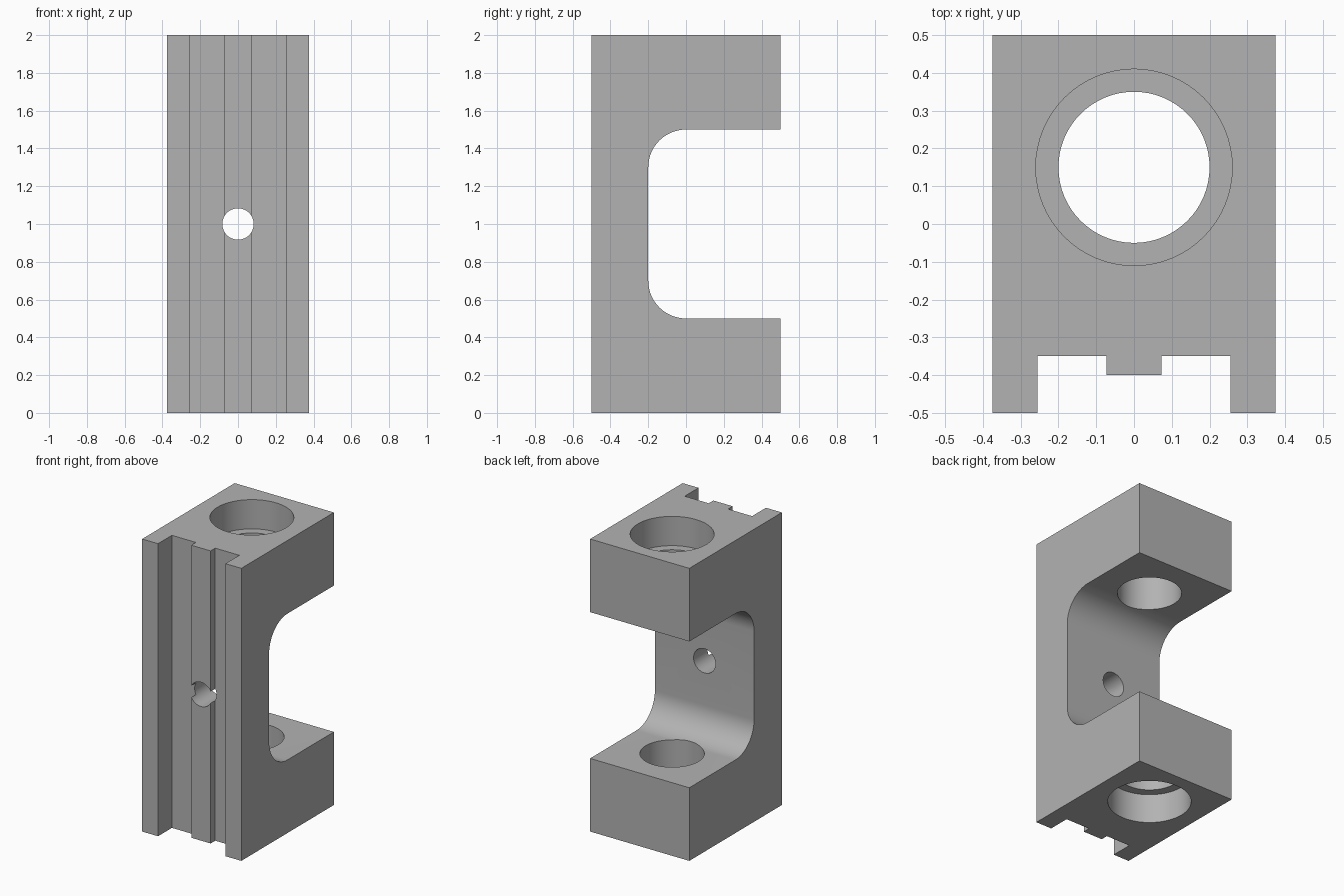
import bpy
import bmesh
from math import sin, cos, pi, radians

WIDTH = 0.75
HEIGHT = 2.0

cube = bpy.data.objects.get("Cube")
if cube:
    bpy.data.objects.remove(cube, do_unlink=True)

# Single machined grey metal
metal = bpy.data.materials.new("grey metal")
metal.use_nodes = True
GREY = (0.45, 0.45, 0.45, 1)
metal.diffuse_color = GREY
metal.node_tree.nodes["Principled BSDF"].inputs["Base Color"].default_value = GREY


def finish(bm, name):
    bmesh.ops.recalc_face_normals(bm, faces=bm.faces)
    mesh = bpy.data.meshes.new(name)
    bm.to_mesh(mesh)
    bm.free()
    mesh.materials.append(metal)
    obj = bpy.data.objects.new(name, mesh)
    bpy.context.collection.objects.link(obj)
    return obj


def prism(name, points, offset):
    """Extrude a closed outline of 3D points along an offset."""
    bm = bmesh.new()
    face = bm.faces.new([bm.verts.new(p) for p in points])
    ext = bmesh.ops.extrude_face_region(bm, geom=[face])
    verts = [v for v in ext["geom"] if isinstance(v, bmesh.types.BMVert)]
    bmesh.ops.translate(bm, verts=verts, vec=offset)
    return finish(bm, name)


def circle(radius, steps=64):
    return [(radius * cos(2 * pi * i / steps), radius * sin(2 * pi * i / steps))
            for i in range(steps)]


def arc(cy, cz, radius, start, end, steps=16):
    angles = [radians(start + (end - start) * i / steps) for i in range(steps + 1)]
    return [(cy + radius * cos(a), cz + radius * sin(a)) for a in angles]


def bore(name, radius, z0, z1):
    return prism(name, [(x, y + 0.15, z0) for x, y in circle(radius)], (0, 0, z1 - z0))


# C-shaped body with filleted inner corners
side = [(-0.5, 0), (0.5, 0), (0.5, 0.5)]
side += arc(0, 0.7, 0.2, 270, 180) + arc(0, 1.3, 0.2, 180, 90)
side += [(0.5, 1.5), (0.5, HEIGHT), (-0.5, HEIGHT)]
body = prism("bracket_body", [(-WIDTH / 2, y, z) for y, z in side], (WIDTH, 0, 0))

# Front channel, leaving a low central rib
channel = [(-0.255, -0.6), (-0.255, -0.35), (-0.073, -0.35), (-0.073, -0.4)]
channel += [(-x, y) for x, y in reversed(channel)]
cutters = [prism("channel_cutter", [(x, y, -0.1) for x, y in channel], (0, 0, HEIGHT + 0.2))]

# Vertical shaft bore, counterbored from both ends
cutters.append(bore("shaft_cutter", 0.2, -0.1, HEIGHT + 0.1))
cutters.append(bore("lower_counterbore_cutter", 0.26, -0.1, 0.2))
cutters.append(bore("upper_counterbore_cutter", 0.26, HEIGHT - 0.2, HEIGHT + 0.1))

# Screw hole through the web
cutters.append(prism("screw_hole_cutter",
                     [(x, -0.7, z + 1) for x, z in circle(0.083, 48)], (0, 0.8, 0)))

bpy.ops.object.select_all(action="DESELECT")
body.select_set(True)
bpy.context.view_layer.objects.active = body
for cutter in cutters:
    mod = body.modifiers.new(cutter.name, "BOOLEAN")
    mod.operation = "DIFFERENCE"
    mod.solver = "EXACT"
    mod.object = cutter
    bpy.ops.object.modifier_apply(modifier=mod.name)
    bpy.data.objects.remove(cutter, do_unlink=True)

bpy.ops.object.shade_smooth_by_angle(angle=radians(30))
